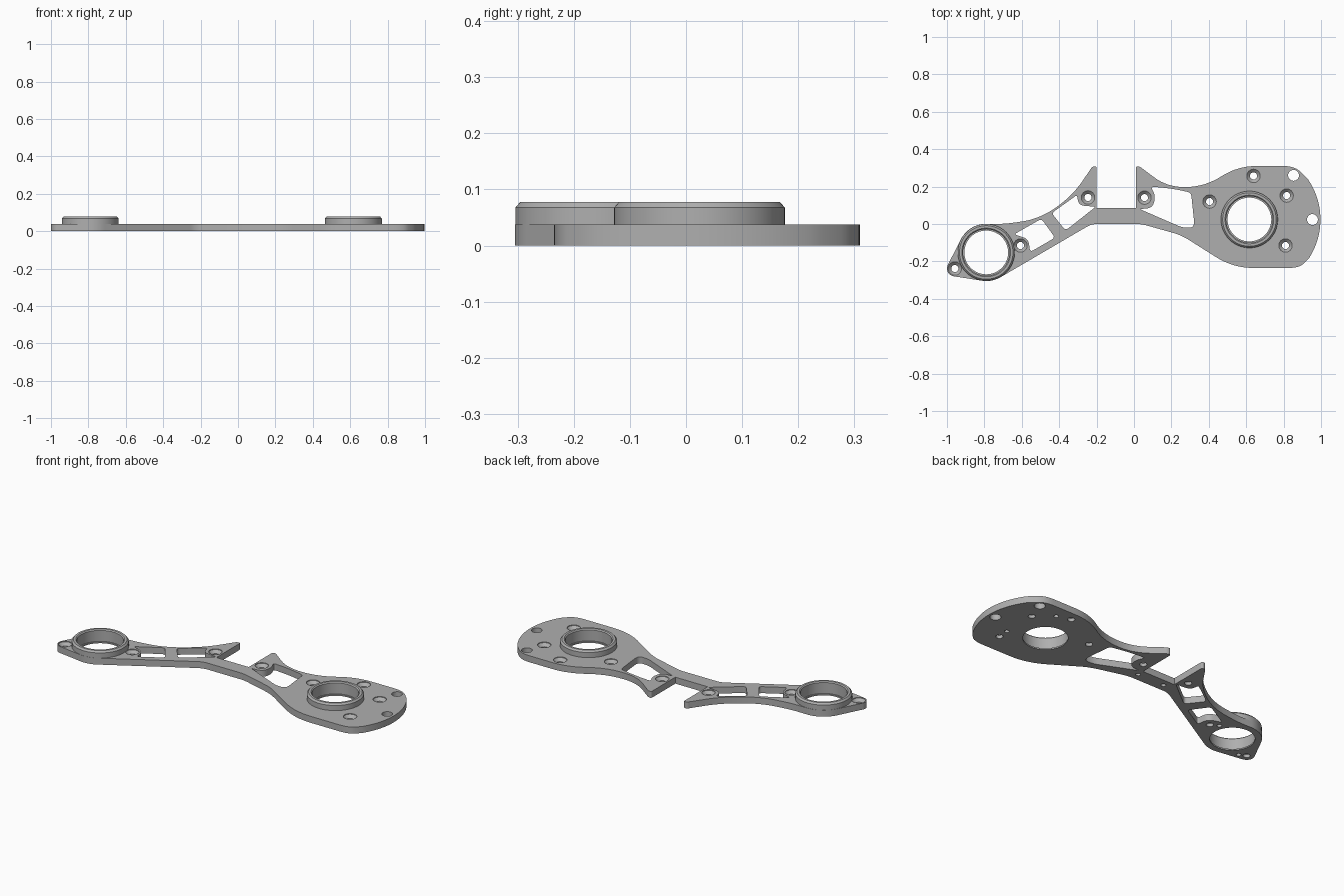
import bpy, bmesh, math
from mathutils import Vector

cube = bpy.data.objects.get("Cube")
if cube:
    bpy.data.objects.remove(cube, do_unlink=True)

TOP, RIM = 0.038, 0.078
RING_L, RING_R, LUG = (-0.79, -0.152), (0.617, 0.024), (-0.958, -0.238)

grey = bpy.data.materials.new("machined grey")
grey.use_nodes = True
grey.diffuse_color = (0.43, 0.43, 0.43, 1)
grey.node_tree.nodes["Principled BSDF"].inputs["Base Color"].default_value = grey.diffuse_color


def arc(c, r, a0, a1, n=16):
    angles = [math.radians(a0 + (a1 - a0) * i / n) for i in range(n + 1)]
    return [(c[0] + r * math.cos(a), c[1] + r * math.sin(a), 0) for a in angles]


def rounded(points, steps=8):
    """Round each (x, y, reach) corner; reach is limited to half an edge."""
    out = []
    for i, (x, y, reach) in enumerate(points):
        p = Vector((x, y))
        if reach == 0:
            out.append(p)
            continue
        ends = []
        for q in (points[i - 1], points[(i + 1) % len(points)]):
            d = Vector(q[:2]) - p
            ends.append(p + d.normalized() * min(reach, d.length * 0.49))
        a, b = ends
        for k in range(steps + 1):
            t = k / steps
            out.append(a * (1 - t) ** 2 + p * 2 * t * (1 - t) + b * t * t)
    return out


def finish(bm, name):
    bmesh.ops.recalc_face_normals(bm, faces=bm.faces[:])
    mesh = bpy.data.meshes.new(name)
    bm.to_mesh(mesh)
    bm.free()
    mesh.materials.append(grey)
    obj = bpy.data.objects.new(name, mesh)
    bpy.context.collection.objects.link(obj)
    return obj


def slab(name, outline, z0, z1):
    bm = bmesh.new()
    face = bm.faces.new([bm.verts.new((p[0], p[1], z0)) for p in outline])
    new = bmesh.ops.extrude_face_region(bm, geom=[face])["geom"]
    bmesh.ops.translate(bm, vec=(0, 0, z1 - z0),
                        verts=[v for v in new if isinstance(v, bmesh.types.BMVert)])
    return finish(bm, name)


def lathe(name, centre, profile, closed=False, n=48):
    """Turn an (r, z) profile; open profiles get flat caps."""
    bm = bmesh.new()
    loops = [[bm.verts.new((x, y, z)) for x, y, _ in arc(centre, r, 0, 360, n)[:-1]]
             for r, z in profile]
    pairs = list(zip(loops, loops[1:]))
    if closed:
        pairs.append((loops[-1], loops[0]))
    else:
        bm.faces.new(loops[0])
        bm.faces.new(loops[-1])
    for a, b in pairs:
        for i in range(n):
            j = (i + 1) % n
            bm.faces.new((a[i], a[j], b[j], b[i]))
    return finish(bm, name)


def smooth(obj):
    bpy.ops.object.select_all(action='DESELECT')
    obj.select_set(True)
    bpy.context.view_layer.objects.active = obj
    bpy.ops.object.shade_smooth_by_angle(angle=math.radians(25))


# Plate outline, counter-clockwise from the small lug
outline = rounded(
    arc(LUG, 0.042, 152, 262) + arc(RING_L, 0.153, 264, 300)
    + [(-0.227, 0, 0.03), (0.04, 0, 0.03), (0.254, -0.06, 0.05),
       (0.53, -0.235, 0.11), (0.885, -0.235, 0.06)]
    + arc(RING_R, 0.38, -33, 35)
    + [(0.86, 0.31, 0.06), (0.555, 0.31, 0.1), (0.38, 0.2, 0.2), (0.18, 0.195, 0.2),
       (0.03, 0.308, 0.012), (0.01, 0.308, 0.01), (0.01, 0.085, 0),
       (-0.2, 0.085, 0), (-0.2, 0.308, 0.01), (-0.222, 0.308, 0.012),
       (-0.33, 0.15, 0.2), (-0.5, 0.03, 0.2), (-0.68, 0, 0.2)]
    + arc(RING_L, 0.153, 90, 150))
plate = slab("plate", outline, 0, TOP)

# Weight-saving windows
windows = [
    [(0.09, 0.2, 0.02), (0.2, 0.19, 0.1), (0.305, 0.168, 0.02), (0.325, -0.02, 0.04),
     (0.26, -0.02, 0.03), (0.03, 0.08, 0.012), (0.1, 0.085, 0.04), (0.115, 0.15, 0.04)],
    [(-0.64, -0.055, 0.015), (-0.495, 0.028, 0.02), (-0.422, -0.073, 0.02),
     (-0.555, -0.15, 0.02), (-0.565, -0.08, 0.03)],
    [(-0.44, 0.058, 0.02), (-0.305, 0.155, 0.012), (-0.295, 0.1, 0.03),
     (-0.205, 0.092, 0.012), (-0.366, -0.035, 0.02)],
]
cutters = [slab("window_cutter", rounded(w), -0.02, 0.06) for w in windows]

# Bearing bores with a thin retaining lip
for c in (RING_L, RING_R):
    cutters.append(lathe("bore_cutter", c, [(0.117, -0.02), (0.117, 0.008),
                                            (0.124, 0.008), (0.124, 0.1)], n=72))

# Countersunk screw holes
for c in [LUG, (-0.607, -0.115), (-0.246, 0.142), (0.056, 0.141), (0.404, 0.12),
          (0.639, 0.257), (0.816, 0.152), (0.81, -0.115)]:
    cutters.append(lathe("screw_cutter", c, [(0.019, -0.02), (0.019, 0.018),
                                             (0.036, 0.034), (0.036, 0.06)], n=32))

# Plain through holes
for c in [(0.853, 0.26), (0.954, 0.024)]:
    cutters.append(lathe("hole_cutter", c, [(0.029, -0.02), (0.029, 0.06)], n=32))

# Shallow pin holes underneath
for c in [(-0.16, 0.045), (0.01, 0.045), (0.72, 0.233), (0.815, -0.05),
          (-0.65, -0.09), (-0.92, -0.256)]:
    cutters.append(lathe("pin_cutter", c, [(0.013, -0.02), (0.013, 0.02)], n=24))

bpy.context.view_layer.objects.active = plate
for cutter in cutters:
    mod = plate.modifiers.new("cut", 'BOOLEAN')
    mod.operation, mod.solver, mod.object = 'DIFFERENCE', 'EXACT', cutter
    bpy.ops.object.modifier_apply(modifier=mod.name)
for cutter in cutters:
    bpy.data.objects.remove(cutter, do_unlink=True)
smooth(plate)

# Raised bearing collars with chamfered rims
for name, c in (("left_collar", RING_R), ("right_collar", RING_L)):
    smooth(lathe(name, c, [(0.124, TOP - 0.002), (0.152, TOP - 0.002), (0.152, RIM - 0.01),
                           (0.143, RIM), (0.13, RIM), (0.124, RIM - 0.006)], closed=True, n=72))
